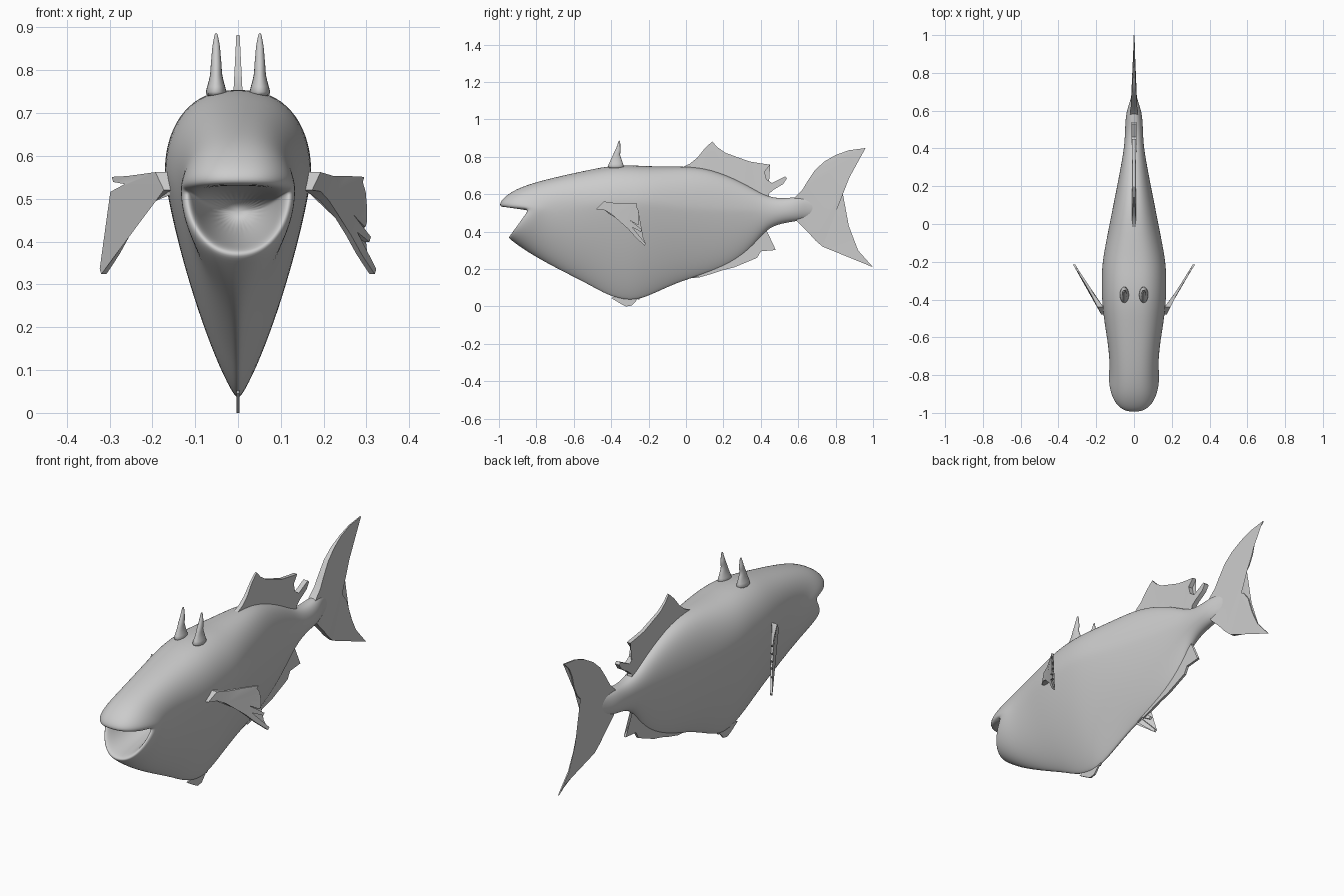
import bpy
import bmesh
from math import sin, cos, pi
from mathutils import Vector

cube = bpy.data.objects.get("Cube")
if cube:
    bpy.data.objects.remove(cube, do_unlink=True)

# One plain grey for the whole fish
grey = bpy.data.materials.new("plain_grey")
grey.use_nodes = True
GREY = (0.6, 0.6, 0.6, 1)
grey.diffuse_color = GREY
grey.node_tree.nodes["Principled BSDF"].inputs["Base Color"].default_value = GREY


def finish(name, bm, angle, levels=0):
    """Turn a bmesh into a shaded, coloured object."""
    bmesh.ops.recalc_face_normals(bm, faces=bm.faces)
    mesh = bpy.data.meshes.new(name)
    bm.to_mesh(mesh)
    bm.free()
    mesh.materials.append(grey)
    obj = bpy.data.objects.new(name, mesh)
    bpy.context.collection.objects.link(obj)
    if levels:
        sub = obj.modifiers.new("Smooth", "SUBSURF")
        sub.levels = sub.render_levels = levels
    bpy.ops.object.select_all(action="DESELECT")
    bpy.context.view_layer.objects.active = obj
    obj.select_set(True)
    bpy.ops.object.shade_smooth_by_angle(angle=angle)
    return obj


def loft(name, rings, levels):
    """Skin a list of equal rings and cap both ends."""
    bm = bmesh.new()
    rows = [[bm.verts.new(p) for p in ring] for ring in rings]
    count = len(rows[0])
    for a, b in zip(rows, rows[1:]):
        for i in range(count):
            j = (i + 1) % count
            bm.faces.new((a[i], a[j], b[j], b[i]))
    bm.faces.new(rows[0])
    bm.faces.new(rows[-1])
    return finish(name, bm, pi, levels)


def plate(name, outline, half, offset=lambda y: 0):
    """Thin fin from a (y, z) outline; half gives half its thickness."""
    bm = bmesh.new()
    sides = []
    for s in (-1, 1):
        sides.append([bm.verts.new((offset(y) + s * half(y, z), y, z))
                      for y, z in outline])
    left, right = sides
    for i in range(len(outline)):
        j = (i + 1) % len(outline)
        bm.faces.new((left[i], left[j], right[j], right[i]))
    caps = [bm.faces.new(left), bm.faces.new(right)]
    bmesh.ops.triangulate(bm, faces=caps)
    return finish(name, bm, pi / 5)


def body_ring(top, side, bottom, width, power, steps=8):
    """Ring through a top, a side and a bottom point, each (y, z)."""
    top, side, bottom = Vector(top), Vector(side), Vector(bottom)
    ring = []
    for i in range(steps * 4):
        a = 2 * pi * i / (steps * 4)
        c, s = cos(a), sin(a)
        end, px, pz = (top, 0.82, 0.95) if s >= 0 else (bottom, power, power)
        yz = side + (end - side) * abs(s) ** pz
        x = width * abs(c) ** px * (1 if c > 0 else -1)
        ring.append((x, yz.x, yz.y))
    return ring


# Body: mouth cavity, lips and head, with slanted rings
head = [
    ((-.62, .50), (-.62, .47), (-.62, .44), .04, 1),
    ((-.80, .53), (-.74, .49), (-.80, .40), .085, 1),
    ((-.97, .53), (-.83, .51), (-.93, .385), .105, .95),
    ((-1.0, .535), (-.845, .52), (-.955, .37), .12, .95),
    ((-.99, .57), (-.83, .52), (-.93, .35), .133, .95),
    ((-.93, .617), (-.79, .52), (-.87, .305), .135, 1.1),
    ((-.85, .652), (-.74, .53), (-.78, .25), .128, 1.25),
    ((-.70, .692), (-.63, .54), (-.65, .18), .138, 1.4),
    ((-.55, .724), (-.53, .55), (-.52, .115), .156, 1.5),
]
# Trunk and tail root: y, top, middle, bottom, half width, lower power
trunk = [
    (-.42, .752, .56, .055, .17, 1.6),
    (-.30, .757, .56, .02, .173, 1.6),
    (-.20, .75, .56, .05, .169, 1.6),
    (-.05, .75, .54, .125, .14, 1.5),
    (.10, .745, .53, .17, .11, 1.5),
    (.25, .69, .52, .23, .08, 1.5),
    (.36, .63, .52, .32, .06, 1.4),
    (.43, .59, .51, .415, .05, 1),
    (.51, .575, .51, .445, .047, 1),
    (.59, .587, .52, .455, .043, 1),
    (.65, .58, .525, .47, .02, 1),
    (.71, .56, .53, .50, .007, 1),
]
rings = [body_ring(*row) for row in head]
for y, top, mid, low, width, power in trunk:
    rings.append(body_ring((y, top), (y, mid), (y, low), width, power))
loft("body", rings, 2)

# Dorsal fin
plate("dorsal_fin", [
    (-.03, .74), (.02, .763), (.06, .795), (.10, .845), (.14, .882),
    (.17, .85), (.21, .822), (.27, .80), (.34, .775), (.40, .765),
    (.45, .758), (.42, .72), (.43, .68), (.46, .66), (.50, .68),
    (.53, .695), (.54, .685), (.52, .655), (.47, .625), (.44, .60),
    (.45, .56), (.36, .56), (.20, .66), (.05, .70)],
    lambda y, z: max(.004, .012 - .05 * max(0, z - .72)))

# Tail fin
plate("tail_fin", [
    (.58, .58), (.62, .62), (.65, .67), (.69, .73), (.74, .775),
    (.80, .81), (.87, .835), (.96, .847), (.92, .81), (.895, .76),
    (.88, .70), (.855, .65), (.815, .61), (.78, .58), (.77, .555),
    (.785, .53), (.815, .515), (.85, .47), (.88, .38), (.92, .30),
    (1.0, .21), (.94, .25), (.87, .28), (.80, .30), (.73, .32),
    (.69, .355), (.65, .40), (.59, .46), (.60, .52)],
    lambda y, z: max(.003, .02 - .07 * max(0, y - .58)))

# Ragged keel fin along the belly
edge = [(-.40, .045), (-.35, .015), (-.32, .0)]
for i in range(19):
    y = -.29 + i * .02
    line = .005 + .15 * (1 - (1 - i / 18) ** 2)
    edge.append((y + (.012 if i % 2 else 0), line + (.018 if i % 2 else 0)))
edge += [(.14, .175), (.20, .195), (.26, .21), (.32, .235), (.38, .26),
         (.40, .295), (.48, .302), (.43, .35), (.41, .40), (.42, .43)]
edge += [(.34, .40), (.20, .27), (.0, .20), (-.15, .14), (-.28, .09)]
plate("keel_fin", edge,
      lambda y, z: .004 if y < .1 else .006)

# Pectoral fins: fingers fan out from the root
tips = [(-.26, .545), (-.255, .51), (-.25, .475), (-.25, .44),
        (-.235, .405), (-.215, .33)]
root = Vector((-.43, .55))
fin = [(-.48, .52), (-.44, .562), (-.38, .553), (-.32, .553)]
for k, tip in enumerate(tips):
    tip = Vector(tip)
    if k:
        gap = (tip + Vector(tips[k - 1])) / 2
        fin.append(tuple(gap.lerp(root, .3)))
    fin += [(tip.x, tip.y + .006), (tip.x - .006, tip.y - .006)]
fin += [(-.27, .37), (-.31, .415), (-.35, .455), (-.40, .495), (-.44, .517)]
for side, word in ((1, "left"), (-1, "right")):
    plate(word + "_pectoral_fin", fin,
          lambda y, z: max(.006, .018 - .12 * (y + .46)),
          lambda y: side * (.165 + .62 * (y + .46)))

# Pair of ragged horns on the back: z, front y, rear y, half width
horn = [(.735, -.43, -.32, .032), (.762, -.415, -.335, .022),
        (.79, -.402, -.342, .014), (.81, -.392, -.355, .014),
        (.835, -.38, -.345, .011), (.855, -.37, -.352, .010),
        (.872, -.365, -.350, .006), (.888, -.36, -.354, .003)]
for side, word in ((1, "left"), (-1, "right")):
    rings = []
    for z, front, rear, width in horn:
        rings.append([(side * .051 + width * cos(a),
                       (front + rear) / 2 + (rear - front) / 2 * sin(a), z)
                      for a in (2 * pi * i / 10 for i in range(10))])
    loft(word + "_horn", rings, 1)
